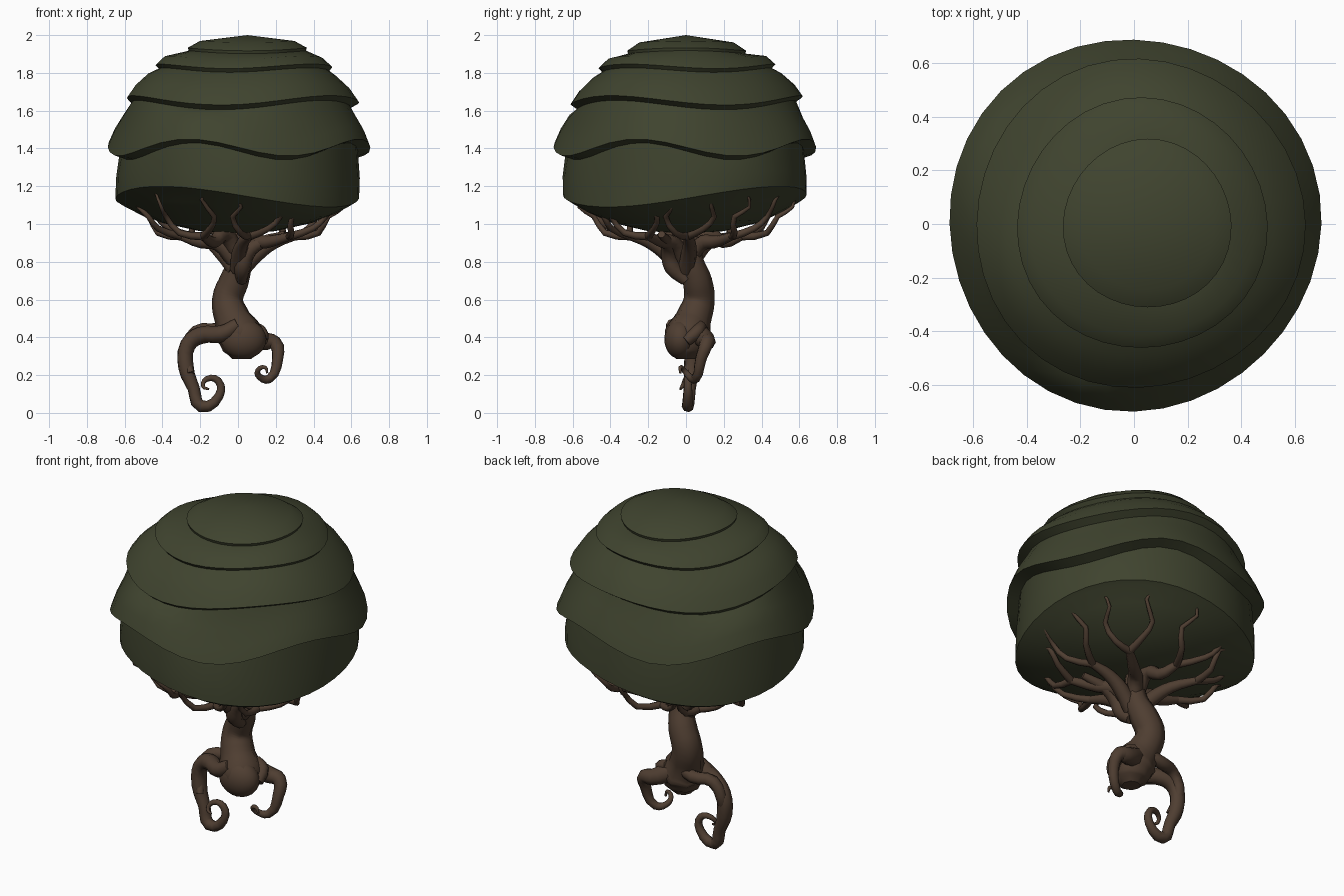
import bpy, bmesh, math, random
from math import sin, cos, radians, pi
random.seed(4)

def material(name, rgb):
    m = bpy.data.materials.new(name)
    m.diffuse_color = (*rgb, 1)
    return m

LEAF = material("dark olive leaves", (0.050, 0.057, 0.028))
BARK = material("brown bark", (0.078, 0.048, 0.031))

def tube(name, pts, smooth=3):
    """Tapering limb along points (x, y, z, radius)."""
    cu = bpy.data.curves.new(name, 'CURVE')
    cu.dimensions = '3D'
    cu.bevel_depth = 1.0
    cu.bevel_resolution = 2
    cu.use_fill_caps = True
    cu.resolution_u = smooth
    sp = cu.splines.new('BEZIER')
    sp.bezier_points.add(len(pts) - 1)
    for bp, p in zip(sp.bezier_points, pts):
        bp.co = p[:3]
        bp.radius = p[3]
        bp.handle_left_type = bp.handle_right_type = 'AUTO'
    ob = bpy.data.objects.new(name, cu)
    bpy.context.collection.objects.link(ob)
    bpy.ops.object.select_all(action='DESELECT')
    ob.select_set(True)
    bpy.context.view_layer.objects.active = ob
    bpy.ops.object.convert(target='MESH')
    ob = bpy.context.object
    ob.data.materials.clear()
    ob.data.materials.append(BARK)
    bpy.ops.object.shade_smooth_by_angle(angle=radians(50))
    return ob

# Canopy: one lathed dome of overlapping wavy tiers
# rows: radius, height, wave height, waves around, crest angle, x offset
rows = [(0.20, 0.962, 0, 2, 50, 0), (0.40, 1.01, 0.01, 2, 50, 0),
        (0.54, 1.08, 0.04, 2, 50, 0), (0.62, 1.13, 0.055, 2, 50, 0),
        (0.645, 1.145, 0.055, 2, 50, 0), (0.645, 1.25, 0.03, 2, 50, 0),
        (0.63, 1.385, 0.045, 4, -22, 0),
        (0.695, 1.405, 0.045, 4, -22, 0), (0.665, 1.48, 0.04, 4, -22, 0),
        (0.62, 1.56, 0.03, 4, -22, 0), (0.58, 1.63, 0.025, 3, 200, 0.01),
        (0.615, 1.655, 0.025, 3, 200, 0.02), (0.57, 1.72, 0.02, 3, 200, 0.02),
        (0.50, 1.785, 0.015, 3, 200, 0.02), (0.45, 1.815, 0.012, 3, 80, 0.03),
        (0.468, 1.835, 0.012, 3, 80, 0.03), (0.42, 1.88, 0.01, 3, 80, 0.03),
        (0.31, 1.91, 0.008, 2, 0, 0.05), (0.315, 1.925, 0.008, 2, 0, 0.05),
        (0.25, 1.965, 0.004, 2, 0, 0.05)]
SEG = 40
bm = bmesh.new()
rings = []
for r, z, amp, n, ph, dx in rows:
    ring = []
    for i in range(SEG):
        a = 2 * pi * i / SEG
        w = cos(n * (a - radians(ph)))
        rr = r * (1 + 0.012 * sin(3 * a + 5 * z))
        ring.append(bm.verts.new((dx + rr * cos(a), rr * sin(a), z + amp * w)))
    rings.append(ring)
for lo, hi in zip(rings, rings[1:]):
    for i in range(SEG):
        j = (i + 1) % SEG
        bm.faces.new((lo[i], lo[j], hi[j], hi[i]))
bottom = bm.verts.new((0, 0, 0.95))
top = bm.verts.new((0.05, 0, 2.0))
for i in range(SEG):
    j = (i + 1) % SEG
    bm.faces.new((bottom, rings[0][j], rings[0][i]))
    bm.faces.new((top, rings[-1][i], rings[-1][j]))
me = bpy.data.meshes.new("canopy")
bm.to_mesh(me)
bm.free()
me.materials.append(LEAF)
canopy = bpy.data.objects.new("canopy", me)
bpy.context.collection.objects.link(canopy)
bpy.ops.object.select_all(action='DESELECT')
canopy.select_set(True)
bpy.context.view_layer.objects.active = canopy
bpy.ops.object.shade_smooth_by_angle(angle=radians(45))

# Trunk with swollen base
tube("trunk", [(0.02, 0.0, 0.285, 0.05), (0.02, 0.0, 0.33, 0.10), (0.01, 0.01, 0.41, 0.125),
               (-0.03, 0.04, 0.50, 0.095), (-0.055, 0.07, 0.60, 0.082), (-0.02, 0.06, 0.70, 0.078),
               (0.01, 0.03, 0.80, 0.065), (0.015, 0.02, 0.90, 0.056), (0.01, 0.02, 0.99, 0.05)], 4)
bpy.ops.mesh.primitive_uv_sphere_add(segments=20, ring_count=12, location=(0.03, -0.03, 0.39))
knot = bpy.context.object
knot.name = "trunk_knot"
knot.scale = (0.12, 0.085, 0.105)
knot.data.materials.append(BARK)
bpy.ops.object.shade_smooth()

# Roots ending in curls
tube("left_root", [(0.0, -0.07, 0.47, 0.035), (-0.08, -0.06, 0.42, 0.045), (-0.2, 0.01, 0.41, 0.046),
                   (-0.265, 0.03, 0.36, 0.043), (-0.275, 0.03, 0.24, 0.042), (-0.235, 0.02, 0.13, 0.033),
                   (-0.195, 0.01, 0.035, 0.033), (-0.10, 0.01, 0.09, 0.024), (-0.105, 0.01, 0.17, 0.020),
                   (-0.165, 0.0, 0.18, 0.015), (-0.185, -0.02, 0.14, 0.010), (-0.155, -0.03, 0.125, 0.006)])
tube("left_root_strand", [(0.0, 0.07, 0.48, 0.03), (-0.11, 0.09, 0.44, 0.036), (-0.22, 0.06, 0.43, 0.034),
                          (-0.275, 0.05, 0.32, 0.03), (-0.25, 0.0, 0.21, 0.02)])
tube("right_root", [(0.05, 0.06, 0.42, 0.06), (0.14, 0.11, 0.38, 0.048), (0.195, 0.11, 0.37, 0.038),
                    (0.21, 0.08, 0.29, 0.031), (0.165, 0.05, 0.18, 0.024), (0.115, 0.02, 0.19, 0.018),
                    (0.105, -0.01, 0.225, 0.014), (0.145, -0.03, 0.24, 0.010), (0.155, -0.03, 0.21, 0.006)])
tube("wrapping_root", [(0.06, 0.08, 0.46, 0.03), (0.12, 0.06, 0.43, 0.035), (0.13, 0.0, 0.38, 0.03)])

# Branches: a thick limb that forks into kinked twigs under the canopy
def polar(deg, r, z, rad):
    a = radians(deg)
    return (r * cos(a), r * sin(a), z, rad)

for k, ang in enumerate((5, 50, 95, 140, 183, 232, 278, 322)):
    d = random.uniform(-6, 6)
    z0 = 0.76 + 0.05 * (k % 3)
    reach = 0.30 + 0.04 * (k % 2)
    fork = polar(ang + d, reach, 0.935, 0.022)
    tube(f"branch_{k}", [polar(ang, 0.02, z0, 0.045), polar(ang - d, 0.11, z0 + 0.09, 0.042),
                         polar(ang, 0.2, 0.905, 0.033), fork])
    for s in (-1, 1):
        b = ang + d + s * random.uniform(9, 14)
        tube(f"twig_{k}_{'a' if s < 0 else 'b'}",
             [fork, polar(b, 0.43, 0.965 + 0.012 * s, 0.017),
              polar(b + s * 5, 0.49, 1.04, 0.014), polar(b, 0.565, 1.11 + 0.02 * s, 0.010),
              polar(b + s * 3, 0.58, 1.17, 0.006)], 2)

# Front limb bulging out of the trunk
tube("front_limb", [(0.02, -0.0, 0.70, 0.03), (0.025, -0.07, 0.77, 0.045), (0.05, -0.09, 0.85, 0.045),
                    (0.12, -0.10, 0.90, 0.034), (0.25, -0.13, 0.945, 0.02)])
